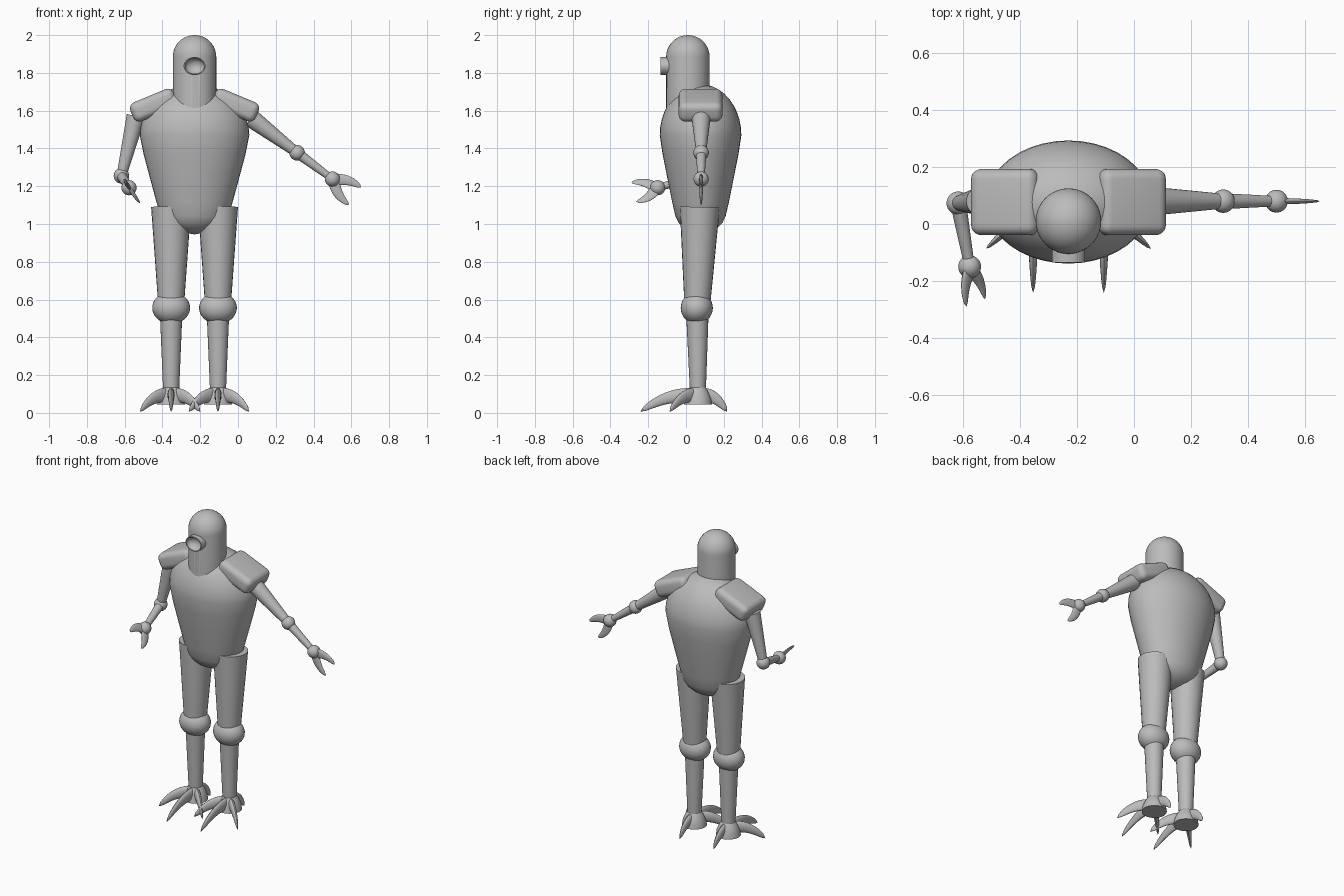
import bpy, bmesh, math
from mathutils import Vector, Matrix

cube = bpy.data.objects.get("Cube")
if cube:
    bpy.data.objects.remove(cube)

GREY = (0.5, 0.5, 0.5, 1)
mat = bpy.data.materials.new("plain grey")
mat.use_nodes = True
mat.diffuse_color = GREY
mat.node_tree.nodes["Principled BSDF"].inputs["Base Color"].default_value = GREY

MID = -0.23  # centre line of the body


def finish(name, bm, angle=40):
    bmesh.ops.recalc_face_normals(bm, faces=bm.faces)
    mesh = bpy.data.meshes.new(name)
    bm.to_mesh(mesh)
    bm.free()
    mesh.materials.append(mat)
    ob = bpy.data.objects.new(name, mesh)
    bpy.context.collection.objects.link(ob)
    bpy.ops.object.select_all(action='DESELECT')
    ob.select_set(True)
    bpy.context.view_layer.objects.active = ob
    bpy.ops.object.shade_smooth_by_angle(angle=math.radians(angle))
    return ob


def loft(name, rings, closed=True):
    """Skin a list of rings; a ring of one point makes a pole."""
    bm = bmesh.new()
    loops = [[bm.verts.new(p) for p in ring] for ring in rings]
    for a, b in zip(loops, loops[1:]):
        n = max(len(a), len(b))
        for i in range(n):
            j = (i + 1) % n
            quad = [a[i % len(a)], a[j % len(a)], b[j % len(b)], b[i % len(b)]]
            bm.faces.new(list(dict.fromkeys(quad)))
    for end in (loops[0], loops[-1]):
        if closed and len(end) > 2:
            bm.faces.new(end)
    return finish(name, bm)


def ellipse(centre, u, v, n=40):
    if u.length < 1e-6:
        return [centre]
    return [centre + u * math.cos(t) + v * math.sin(t)
            for t in (2 * math.pi * i / n for i in range(n))]


def lathe(name, profile, loc, u=Vector((1, 0, 0)), v=Vector((0, 1, 0)), axis=Vector((0, 0, 1))):
    """Spin (radius, height) pairs about an axis."""
    return loft(name, [ellipse(loc + axis * h, u * r, v * r) for r, h in profile])


def limb(name, a, b, ra, rb):
    a, b = Vector(a), Vector(b)
    axis = (b - a).normalized()
    u = axis.orthogonal().normalized()
    v = axis.cross(u)
    return loft(name, [ellipse(a, u * ra, v * ra, 24), ellipse(b, u * rb, v * rb, 24)])


def ball(name, loc, size):
    bm = bmesh.new()
    bmesh.ops.create_uvsphere(bm, u_segments=32, v_segments=20, radius=1)
    bm.transform(Matrix.Translation(loc) @ Matrix.Diagonal((*size, 1)))
    return finish(name, bm)


def claw(name, base, tip, bulge, half_width, half_thick):
    """Tapered talon bowed towards the bulge vector."""
    base, tip = Vector(base), Vector(tip)
    along = (tip - base).normalized()
    side = along.cross(bulge).normalized()
    rings = []
    steps = 12
    for i in range(steps + 1):
        t = i / steps
        centre = base.lerp(tip, t) + bulge * (4 * t * (1 - t))
        tangent = (tip - base + bulge * (4 - 8 * t)).normalized()
        w = math.sqrt(max(0, 1 - t ** 2.2)) * (1 - 0.25 * t)
        up = side.cross(tangent).normalized()
        rings.append(ellipse(centre, up * half_width * w, side * half_thick * w, 16))
    return loft(name, rings)


# Torso: tapered barrel with a domed top and a shallow rounded base
dome = [(0.29 * math.cos(a), 1.47 + 0.27 * math.sin(a))
        for a in (math.radians(9 * i) for i in range(11))]
dome[-1] = (0, 1.74)
lower = [(0, 0.945), (0.06, 0.955), (0.115, 0.975), (0.155, 1.005), (0.178, 1.04),
         (0.2, 1.11), (0.238, 1.25), (0.27, 1.37)]
lathe("torso", lower + dome, Vector((MID, 0.077, 0)), v=Vector((0, 0.745, 0)))

# Head: upright capsule
cap = [(0.115 * math.cos(a), 1.885 + 0.115 * math.sin(a))
       for a in (math.radians(7.5 * i) for i in range(12))]
head = lathe("head", [(0.115, 1.5)] + cap + [(0, 2.0)], Vector((MID, 0.01, 0)))

# Single eye: short oval tube with a hollow bowl
bowl = [(0.052 * math.cos(a), 0.04 * math.sin(a))
        for a in (math.radians(10 * i) for i in range(9))]
lathe("eye_socket", [(0.058, 0.07), (0.058, 0)] + bowl + [(0, 0.04)],
      Vector((MID, -0.136, 1.836)), v=Vector((0, 0, 0.83)), axis=Vector((0, 1, 0)))
cutter = ball("eye_cutter", (MID, -0.136, 1.836), (0.055, 0.043, 0.046))
cutter.hide_render = True
cutter.hide_set(True)
cut = head.modifiers.new("eye hollow", 'BOOLEAN')
cut.operation = 'DIFFERENCE'
cut.object = cutter

# Shoulder pads: sloping rounded slabs
for side, label in ((1, "left"), (-1, "right")):
    bm = bmesh.new()
    bmesh.ops.create_cube(bm, size=1)
    bm.transform(Matrix.Diagonal((0.25, 0.232, 0.108, 1)))
    bmesh.ops.bevel(bm, geom=bm.edges[:], offset=0.036, segments=5, profile=0.5,
                    affect='EDGES')
    bm.transform(Matrix.Translation((MID + side * 0.217, 0.077, 1.629))
                 @ Matrix.Rotation(side * math.radians(22.5), 4, 'Y'))
    finish(label + "_shoulder_pad", bm, 60)


# Arms: shoulder, elbow, wrist and the two claw tips
ARMS = {
    "left": [(0.07, 0.08, 1.56), (0.313, 0.08, 1.377), (0.5, 0.08, 1.238),
             (0.652, 0.08, 1.192), (0.588, 0.08, 1.102)],
    "right": [(-0.54, 0.08, 1.57), (-0.617, 0.073, 1.255), (-0.577, -0.15, 1.192),
              (-0.588, -0.29, 1.218), (-0.523, -0.264, 1.118)],
}
for label, points in ARMS.items():
    shoulder, elbow, wrist, tip_a, tip_b = map(Vector, points)
    limb(label + "_upper_arm", shoulder, elbow, 0.05, 0.026)
    ball(label + "_elbow", elbow, (0.041,) * 3)
    limb(label + "_forearm", elbow, wrist, 0.028, 0.018)
    ball(label + "_wrist", wrist, (0.04,) * 3)
    spread = (tip_a - tip_b).normalized()
    for name, tip, sign in (("upper", tip_a, 1), ("lower", tip_b, -1)):
        start = wrist + (tip - wrist) * 0.1
        out = spread * sign
        along = (tip - wrist).normalized()
        out = (out - along * out.dot(along)).normalized()
        claw(f"{label}_{name}_claw", start, tip, out * 0.016, 0.031, 0.011)

# Legs: thigh, knee, shin, ankle and four toes each
TOES = {"front_toe": (0, -0.305), "outer_toe": (0.165, -0.15),
        "inner_toe": (-0.155, -0.15), "back_toe": (0, 0.155)}
for side, label in ((1, "left"), (-1, "right")):
    x = MID + side * 0.124
    foot = Vector((x, 0.063, 0))
    limb(label + "_thigh", (x, 0.073, 1.09), (x, 0.06, 0.58), 0.106, 0.069)
    ball(label + "_knee", (x, 0.057, 0.556), (0.1, 0.085, 0.085))
    limb(label + "_shin", (x, 0.06, 0.54), (x, 0.063, 0.11), 0.06, 0.042)
    lathe(label + "_ankle", [(0.042, 0.135), (0.055, 0.115), (0.07, 0.08), (0.075, 0.045)], foot)
    for name, (dx, dy) in TOES.items():
        reach = Vector((side * dx, dy, 0))
        start = foot + reach.normalized() * 0.02 + Vector((0, 0, 0.09))
        claw(f"{label}_{name}", start, foot + reach + Vector((0, 0, 0.006)),
             Vector((0, 0, 0.03)), 0.04, 0.02)
